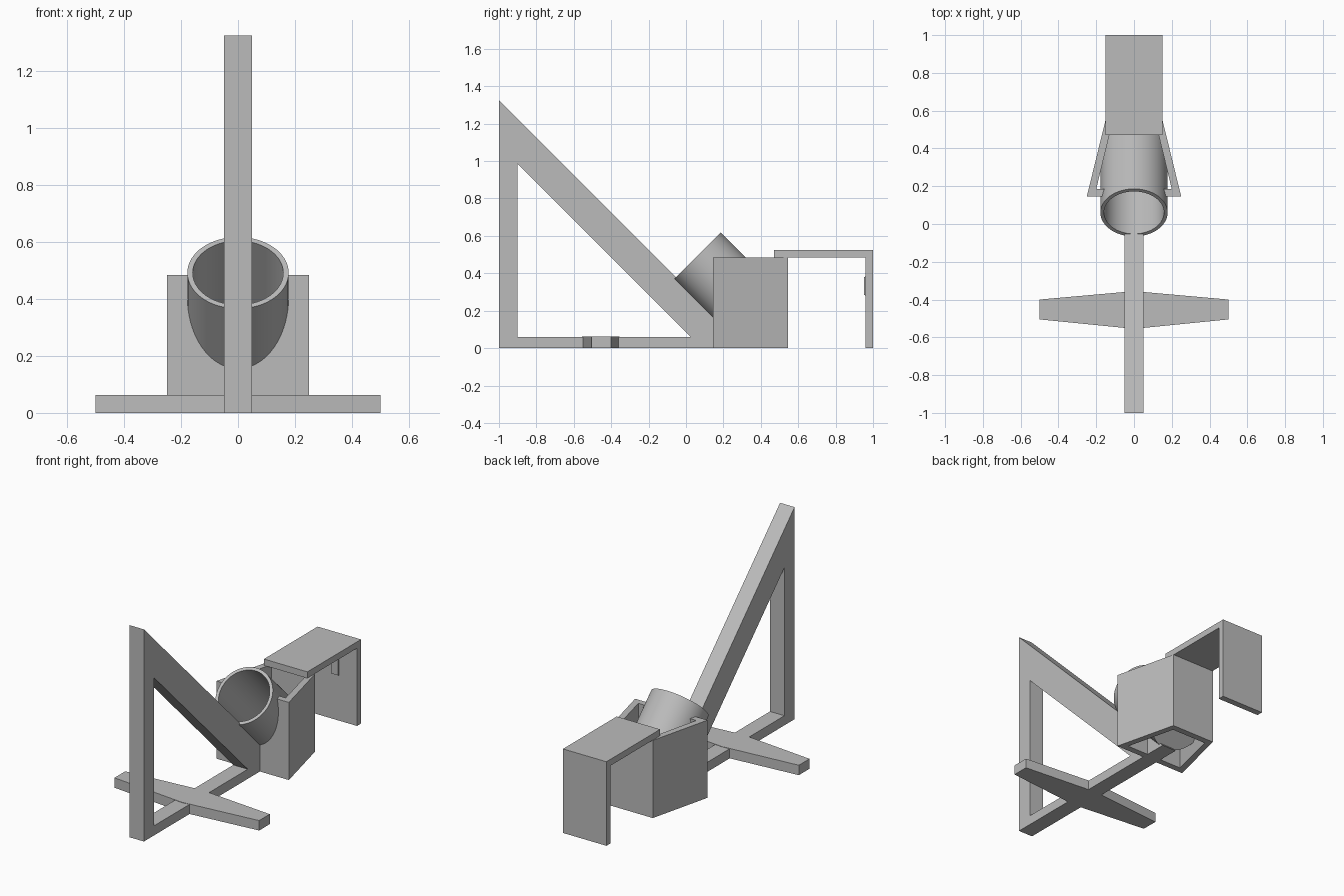
import bpy, bmesh, math
from mathutils import Matrix, Vector

cube = bpy.data.objects.get("Cube")
if cube:
    bpy.data.objects.remove(cube)

grey = bpy.data.materials.new("plain_grey")
grey.use_nodes = True
COLOUR = (0.5, 0.5, 0.5, 1)
grey.diffuse_color = COLOUR
grey.node_tree.nodes["Principled BSDF"].inputs["Base Color"].default_value = COLOUR


def finish(name, bm):
    bmesh.ops.recalc_face_normals(bm, faces=bm.faces[:])
    mesh = bpy.data.meshes.new(name)
    bm.to_mesh(mesh)
    bm.free()
    mesh.materials.append(grey)
    obj = bpy.data.objects.new(name, mesh)
    bpy.context.collection.objects.link(obj)
    return obj


def place(axis, p, level):
    return (level, p[0], p[1]) if axis == "x" else (p[0], p[1], level)


def prism(name, axis, outline, low, high):
    """Solid extrusion of an outline along x or z."""
    bm = bmesh.new()
    face = bm.faces.new([bm.verts.new(place(axis, p, low)) for p in outline])
    moved = bmesh.ops.extrude_face_region(bm, geom=[face])["geom"]
    shift = Vector(place(axis, (0, 0), high - low))
    bmesh.ops.translate(bm, vec=shift, verts=[v for v in moved if isinstance(v, bmesh.types.BMVert)])
    return finish(name, bm)


def hollow_prism(name, axis, outer, inner, low, high):
    """Extruded frame between two outlines with matching corners."""
    bm = bmesh.new()
    loops = [[bm.verts.new(place(axis, p, h)) for p in pts]
             for pts, h in ((outer, low), (outer, high), (inner, high), (inner, low))]
    n = len(outer)
    for k in range(4):
        a, b = loops[k], loops[(k + 1) % 4]
        for i in range(n):
            j = (i + 1) % n
            bm.faces.new((a[i], a[j], b[j], b[i]))
    return finish(name, bm)


def revolve(name, profile, matrix):
    """Turn a radius/height profile around its axis, then place it."""
    bm = bmesh.new()
    verts = [bm.verts.new((r, 0, h)) for r, h in profile]
    edges = [bm.edges.new(pair) for pair in zip(verts, verts[1:])]
    bmesh.ops.spin(bm, geom=verts + edges, axis=(0, 0, 1), cent=(0, 0, 0),
                   angle=math.tau, steps=72, use_duplicate=False)
    bmesh.ops.remove_doubles(bm, verts=bm.verts[:], dist=0.0001)
    bmesh.ops.transform(bm, matrix=matrix, verts=bm.verts[:])
    return finish(name, bm)


# Triangular upright frame
hollow_prism("triangle_frame", "x",
             [(-1, 0), (-1, 1.325), (0.325, 0)],
             [(-0.9, 0.06), (-0.9, 0.985), (0.025, 0.06)], -0.05, 0.05)

# Tapered stabilising feet
for side, name in ((1, "left_foot"), (-1, "right_foot")):
    prism(name, "z", [(0, -0.555), (side * 0.05, -0.55), (side * 0.5, -0.505),
                      (side * 0.5, -0.4), (side * 0.05, -0.36), (0, -0.355)], 0, 0.062)

# Tilted cup, mouth facing up and forward
LENGTH, RADIUS, BORE = 0.5, 0.178, 0.159
tilt = Matrix.Translation((0, 0.06, 0.492)) @ Matrix.Rotation(math.radians(45), 4, "X")
cup = revolve("tilted_cup", [(0, -LENGTH), (RADIUS, -LENGTH), (RADIUS, 0), (BORE, 0),
                             (BORE, 0.02 - LENGTH), (0, 0.02 - LENGTH)], tilt)
cutter = revolve("cup_cutter", [(0, 0.01 - LENGTH), (0.168, 0.01 - LENGTH),
                                (0.168, 0), (0, 0)], tilt)
cutter.hide_render = True
cutter.hide_viewport = True

# Tapered holder box, open above and below, cut away for the cup
box = hollow_prism("holder_box", "z",
                   [(-0.25, 0.145), (0.25, 0.145), (0.152, 0.545), (-0.152, 0.545)],
                   [(-0.2, 0.185), (0.2, 0.185), (0.122, 0.505), (-0.122, 0.505)], 0, 0.485)
cut = box.modifiers.new("cup_opening", "BOOLEAN")
cut.operation = "DIFFERENCE"
cut.solver = "EXACT"
cut.object = cutter

# Rear hanging hook and its small catch
prism("rear_hook", "x", [(0.47, 0.485), (0.47, 0.525), (1, 0.525), (1, 0),
                         (0.96, 0), (0.96, 0.485)], -0.15, 0.15)
prism("hook_catch", "x", [(0.965, 0.28), (0.952, 0.285), (0.952, 0.38), (0.965, 0.385)],
      -0.025, 0.025)

# Smooth round wall on the cup, sharp rims
bpy.ops.object.select_all(action="DESELECT")
cup.select_set(True)
bpy.context.view_layer.objects.active = cup
bpy.ops.object.shade_smooth_by_angle(angle=math.radians(30))
